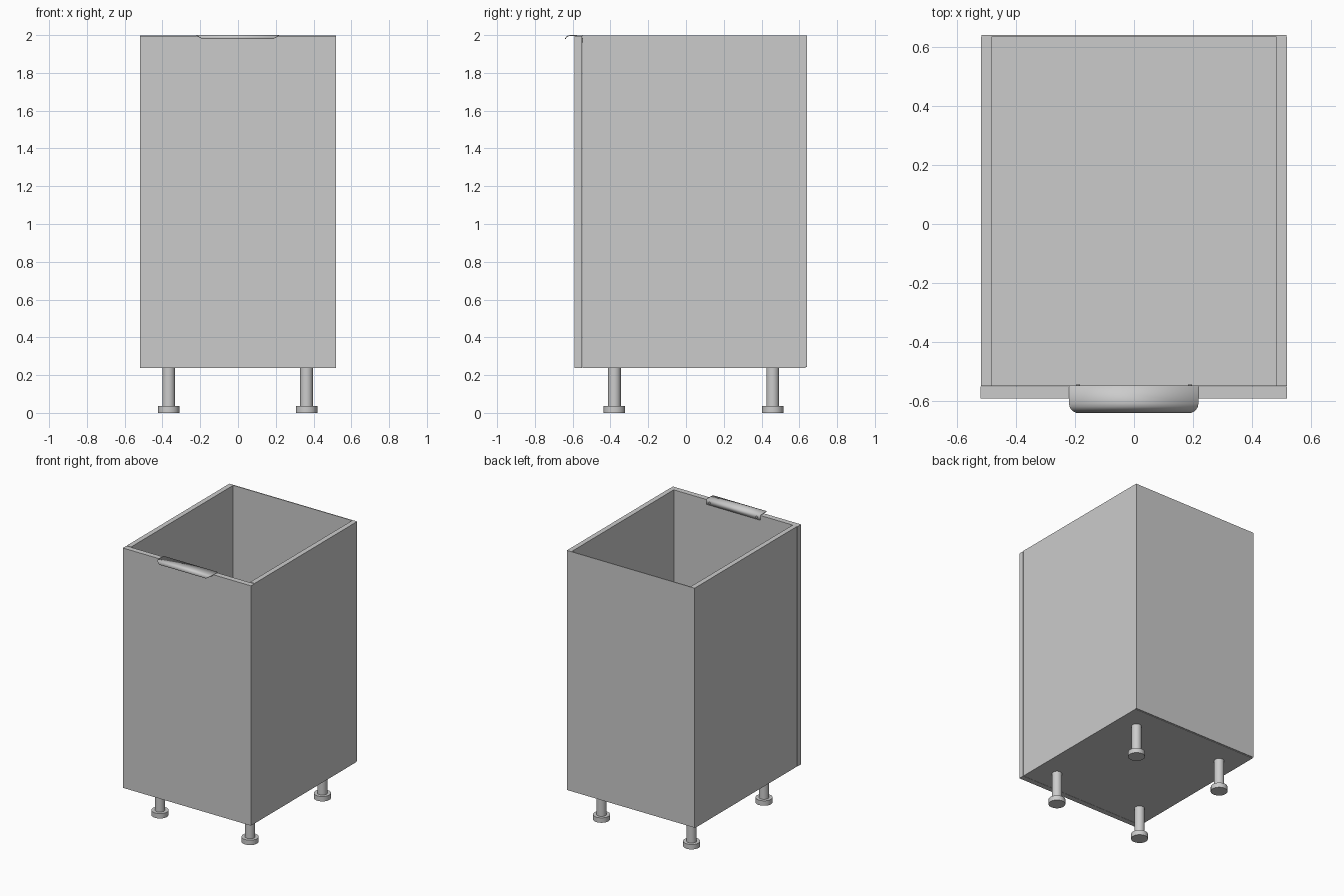
import bpy, bmesh, math

if "Cube" in bpy.data.objects:
    bpy.data.objects.remove(bpy.data.objects["Cube"])


def box(name, x0, x1, y0, y1, z0, z1):
    bpy.ops.mesh.primitive_cube_add(size=1, location=((x0 + x1) / 2, (y0 + y1) / 2, (z0 + z1) / 2))
    o = bpy.context.object
    o.name = name
    o.scale = (x1 - x0, y1 - y0, z1 - z0)
    bpy.ops.object.transform_apply(location=False, rotation=False, scale=True)
    return o


def cylinder(name, x, y, z0, z1, r, sides=24):
    bpy.ops.mesh.primitive_cylinder_add(vertices=sides, radius=r, depth=z1 - z0, location=(x, y, (z0 + z1) / 2))
    o = bpy.context.object
    o.name = name
    bpy.ops.object.shade_smooth_by_angle(angle=math.radians(35))
    return o


# Carcass: side panels, floor and thin back
T, TOP, BOT = 0.036, 1.997, 0.238
box("left_side_panel", -0.518, -0.518 + T, -0.548, 0.633, BOT, TOP)
box("right_side_panel", 0.518 - T, 0.518, -0.548, 0.633, BOT, TOP)
box("floor_panel", -0.518 + T, 0.518 - T, -0.548, 0.633, BOT, BOT + T)
box("back_panel", -0.517, 0.517, 0.633, 0.640, BOT + 0.004, TOP)

# Door
box("door", -0.52, 0.518, -0.590, -0.550, BOT, 1.995)

# Adjustable legs with round feet
for side, x in (("left", -0.367), ("right", 0.363)):
    for end, y in (("front", -0.379), ("back", 0.459)):
        cylinder(f"{end}_{side}_leg", x, y, 0.03, BOT, 0.034)
        cylinder(f"{end}_{side}_foot", x, y, 0.0, 0.036, 0.057)

# Edge pull: inner flange, flat top and curled lip, as (y, z, half width)
profile = [(-0.546, 1.962, 0.219), (-0.546, 2.0, 0.219), (-0.608, 2.0, 0.219),
           (-0.619, 1.999, 0.217), (-0.628, 1.996, 0.212), (-0.635, 1.991, 0.204),
           (-0.639, 1.985, 0.195), (-0.640, 1.980, 0.190)]
bm = bmesh.new()
rows = [[bm.verts.new((s * w - 0.001, y, z)) for s in (-1, 1)] for y, z, w in profile]
for a, b in zip(rows, rows[1:]):
    bm.faces.new((a[0], a[1], b[1], b[0]))
bmesh.ops.recalc_face_normals(bm, faces=bm.faces)
bm.normal_update()
if max(bm.faces, key=lambda f: abs(f.normal.z)).normal.z < 0:
    bmesh.ops.reverse_faces(bm, faces=bm.faces)
mesh = bpy.data.meshes.new("door_pull")
bm.to_mesh(mesh)
bm.free()
pull = bpy.data.objects.new("door_pull", mesh)
bpy.context.collection.objects.link(pull)
mod = pull.modifiers.new("thickness", 'SOLIDIFY')
mod.thickness = 0.004
mod.offset = -1
bpy.context.view_layer.objects.active = pull
bpy.ops.object.select_all(action='DESELECT')
pull.select_set(True)
bpy.ops.object.shade_smooth_by_angle(angle=math.radians(35))

# Screws fixing the pull to the inside of the door
for side, x in (("left", -0.19), ("right", 0.19)):
    s = cylinder(f"{side}_pull_screw", x, -0.546, 1.975, 1.979, 0.007, 12)
    s.rotation_euler.x = math.pi / 2
    s.location.z = 1.978
